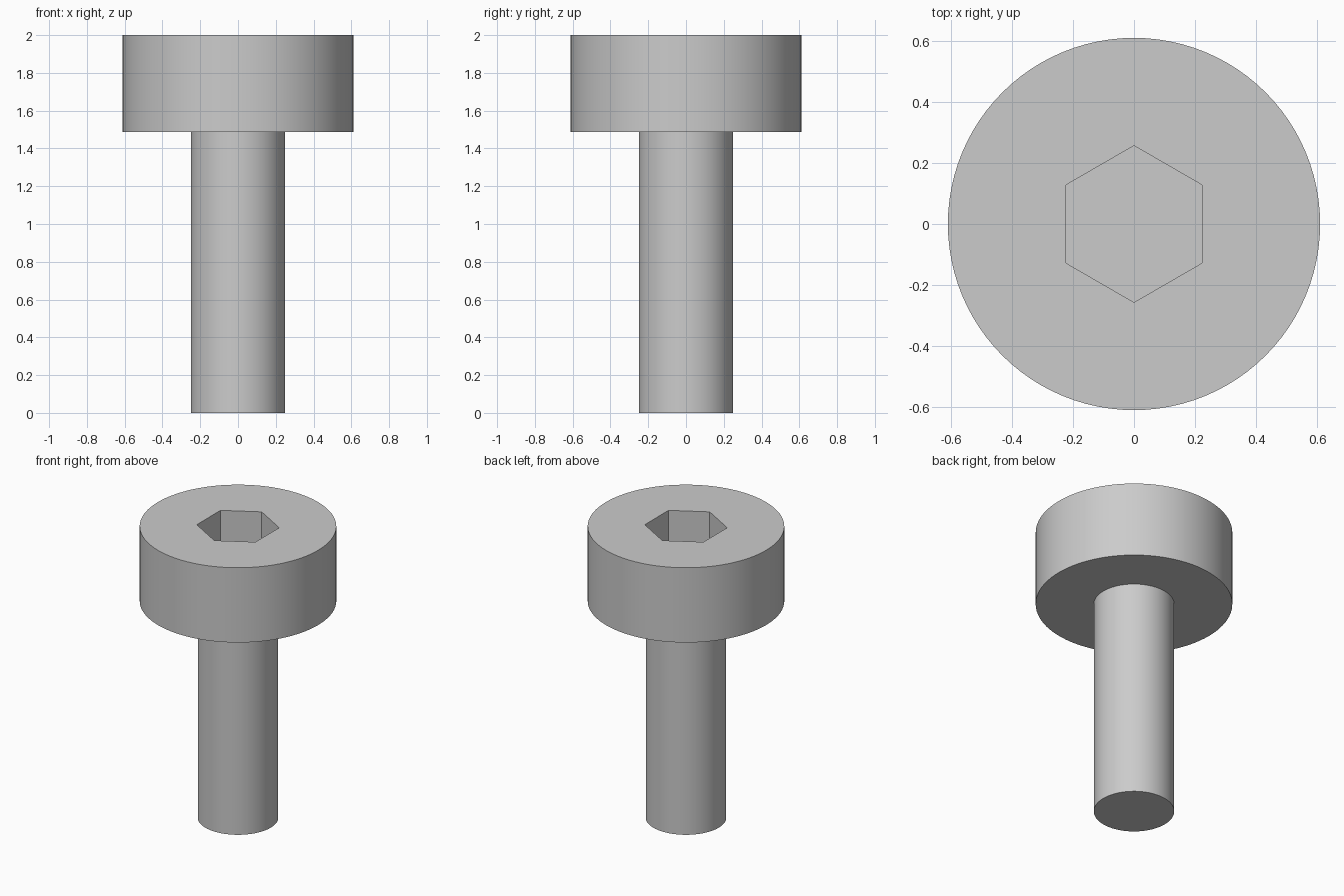
import bpy, bmesh, math
from mathutils import Matrix, Vector

if "Cube" in bpy.data.objects:
    bpy.data.objects.remove(bpy.data.objects["Cube"], do_unlink=True)

SHANK_R, HEAD_R, HEX_R = 0.25, 0.611, 0.257
HEAD_Z, TOP_Z, SOCKET_DEPTH = 1.487, 2.0, 0.26
SEGMENTS = 96

steel = bpy.data.materials.new("light_grey_steel")
steel.use_nodes = True
grey = (0.6, 0.6, 0.6, 1)
steel.diffuse_color = grey
steel.node_tree.nodes["Principled BSDF"].inputs["Base Color"].default_value = grey


def add_object(name, bm):
    bmesh.ops.recalc_face_normals(bm, faces=bm.faces)
    mesh = bpy.data.meshes.new(name)
    bm.to_mesh(mesh)
    bm.free()
    mesh.materials.append(steel)
    obj = bpy.data.objects.new(name, mesh)
    bpy.context.collection.objects.link(obj)
    return obj


# Screw body: shank and head turned from one profile
bm = bmesh.new()
profile = [(0, 0), (SHANK_R, 0), (SHANK_R, HEAD_Z),
           (HEAD_R, HEAD_Z), (HEAD_R, TOP_Z), (0, TOP_Z)]
verts = [bm.verts.new((r, 0, z)) for r, z in profile]
edges = [bm.edges.new(pair) for pair in zip(verts, verts[1:])]
bmesh.ops.spin(bm, geom=verts + edges, cent=(0, 0, 0), axis=(0, 0, 1),
               angle=math.tau, steps=SEGMENTS, use_merge=True)
bmesh.ops.remove_doubles(bm, verts=bm.verts, dist=1e-4)
bmesh.ops.dissolve_limit(bm, angle_limit=math.radians(0.5),
                         verts=bm.verts, edges=bm.edges)
screw = add_object("socket_head_screw", bm)

# Hexagonal socket, with corners toward front and back
bm = bmesh.new()
bmesh.ops.create_cone(bm, cap_ends=True, segments=6, radius1=HEX_R,
                      radius2=HEX_R, depth=2 * SOCKET_DEPTH)
first = max(bm.verts, key=lambda v: v.co.y)
turn = math.pi / 2 - math.atan2(first.co.y, first.co.x)
bm.transform(Matrix.Translation(Vector((0, 0, TOP_Z))) @ Matrix.Rotation(turn, 4, "Z"))
cutter = add_object("socket_cutter", bm)
cutter.hide_render = True

cut = screw.modifiers.new("hex_socket", "BOOLEAN")
cut.operation = "DIFFERENCE"
cut.solver = "EXACT"
cut.object = cutter

bpy.ops.object.select_all(action="DESELECT")
screw.select_set(True)
bpy.context.view_layer.objects.active = screw
bpy.ops.object.modifier_apply(modifier=cut.name)
bpy.data.objects.remove(cutter, do_unlink=True)

# Smooth round walls, sharp rims and socket corners
bpy.ops.object.shade_smooth_by_angle(angle=math.radians(30))
